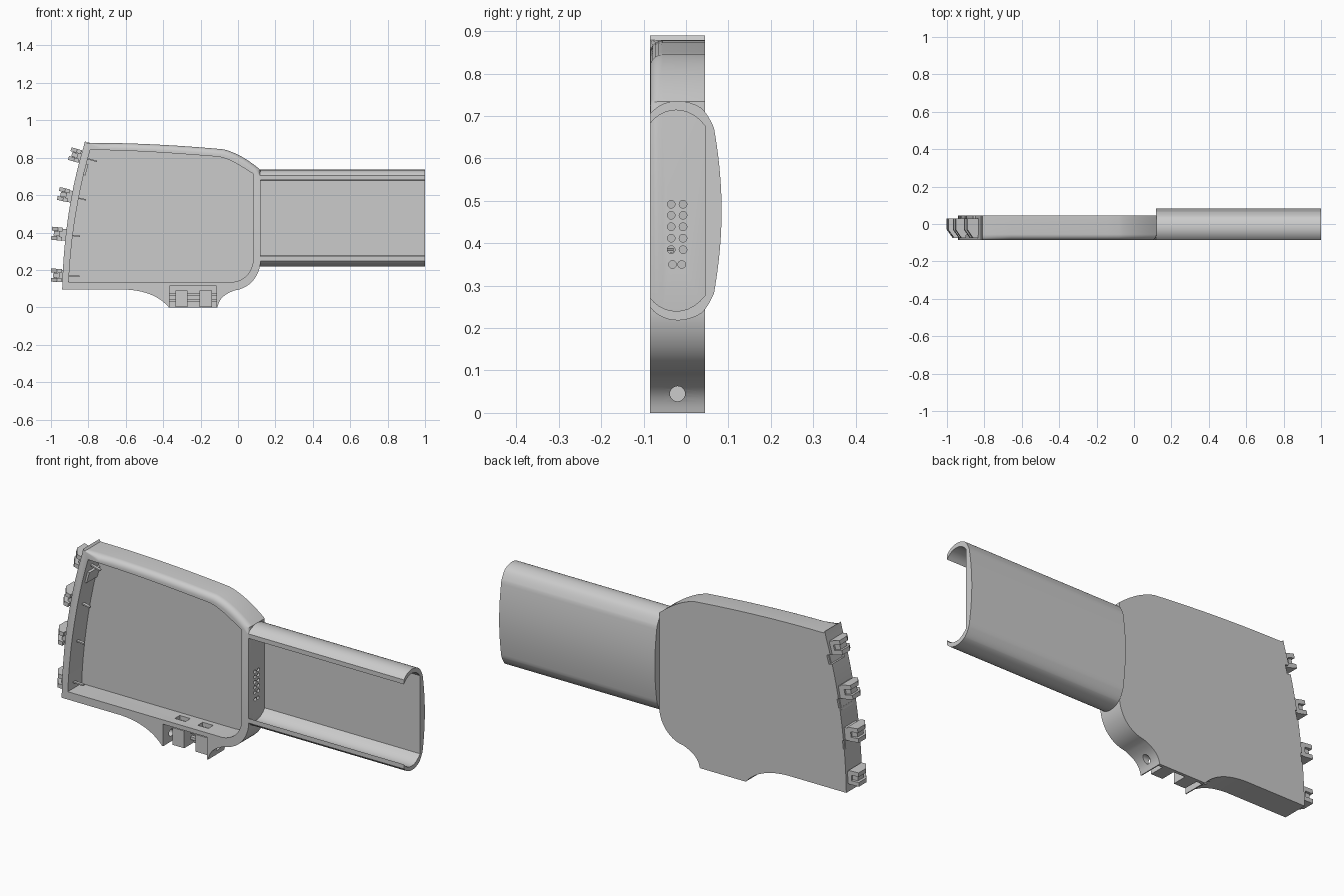
import bpy, bmesh, math
from mathutils import Vector, Matrix
from mathutils.geometry import interpolate_bezier

cube = bpy.data.objects.get("Cube")
if cube:
    bpy.data.objects.remove(cube, do_unlink=True)

grey = bpy.data.materials.new("plain grey")
grey.use_nodes = True
COLOUR = (0.6, 0.6, 0.6, 1)
grey.diffuse_color = COLOUR
grey.node_tree.nodes["Principled BSDF"].inputs["Base Color"].default_value = COLOUR

FRONT, BACK, FLOOR = -0.085, 0.045, 0.027


def path(*pieces):
    """Closed 2D outline: four points make a bezier, one point a corner."""
    pts = []
    for piece in pieces:
        if len(piece) == 4:
            run = interpolate_bezier(*[Vector((*p, 0)) for p in piece], 11)
        else:
            run = [Vector((*p, 0)) for p in piece]
        for p in run:
            if not pts or (p - pts[-1]).length > 0.002:
                pts.append(p)
    if (pts[0] - pts[-1]).length < 0.002:
        pts.pop()
    return [(p.x, p.y) for p in pts]


def finish(name, bm):
    bmesh.ops.recalc_face_normals(bm, faces=bm.faces[:])
    if bm.calc_volume(signed=True) < 0:
        bmesh.ops.reverse_faces(bm, faces=bm.faces[:])
    mesh = bpy.data.meshes.new(name)
    bm.to_mesh(mesh)
    bm.free()
    ob = bpy.data.objects.new(name, mesh)
    bpy.context.collection.objects.link(ob)
    mesh.materials.append(grey)
    return ob


def loft(name, rings):
    """Closed solid through rings of equal length."""
    bm = bmesh.new()
    loops = [[bm.verts.new(co) for co in ring] for ring in rings]
    bm.faces.new(loops[0])
    bm.faces.new(loops[-1])
    n = len(loops[0])
    for a, b in zip(loops, loops[1:]):
        for i in range(n):
            j = (i + 1) % n
            bm.faces.new((a[i], a[j], b[j], b[i]))
    return finish(name, bm)


def inset(pts, amount, rule):
    """Move the points chosen by the rule inward (clockwise outline)."""
    out = []
    for i, p in enumerate(pts):
        d = Vector(pts[(i + 1) % len(pts)]) - Vector(pts[i - 1])
        d.normalize()
        k = amount if rule(p) else 0
        out.append((p[0] + d.y * k, p[1] - d.x * k))
    return out


def box(name, x, y, z, frame=Matrix()):
    bm = bmesh.new()
    mid = Vector([(r[0] + r[1]) / 2 for r in (x, y, z)])
    size = [r[1] - r[0] for r in (x, y, z)]
    bmesh.ops.create_cube(bm, size=1, matrix=frame @ Matrix.Translation(mid) @ Matrix.Diagonal((*size, 1)))
    return finish(name, bm)


def rod(name, x, y, z, radius, length):
    bm = bmesh.new()
    bmesh.ops.create_cone(bm, cap_ends=True, segments=20, radius1=radius, radius2=radius, depth=length,
                          matrix=Matrix.Translation((x, y, z)) @ Matrix.Rotation(math.pi / 2, 4, "Y"))
    return finish(name, bm)


def cut(ob, cutters):
    """Subtract the cutters, bake the result and remove them."""
    for c in cutters:
        mod = ob.modifiers.new("cut", "BOOLEAN")
        mod.operation, mod.solver, mod.object = "DIFFERENCE", "EXACT", c
    graph = bpy.context.evaluated_depsgraph_get()
    mesh = bpy.data.meshes.new_from_object(ob.evaluated_get(graph))
    ob.modifiers.clear()
    ob.data = mesh
    for c in cutters:
        bpy.data.objects.remove(c, do_unlink=True)


# Palm: outer outline with a rounded upper front rim
outline = path(((-0.81, 0.88), (-0.55, 0.88), (-0.3, 0.865), (-0.08, 0.845)),
               ((-0.08, 0.845), (-0.01, 0.83), (0.06, 0.785), (0.12, 0.735)),
               ((0.12, 0.7),),
               ((0.12, 0.235), (0.11, 0.16), (0.06, 0.1), (-0.02, 0.09)),
               ((-0.02, 0.09), (-0.07, 0.07), (-0.1, 0.05), (-0.11, 0)),
               ((-0.37, 0), (-0.42, 0.06), (-0.5, 0.09), (-0.6, 0.095)),
               ((-0.94, 0.095), (-0.935, 0.38), (-0.89, 0.65), (-0.825, 0.86)),
               ((-0.818, 0.89),))
RIM = 0.03
rings = []
for step in range(6):
    a = step / 5 * math.pi / 2
    ring = inset(outline, RIM * (1 - math.sin(a)), lambda p: p[1] > 0.73 and p[0] > -0.805)
    rings.append([(x, FRONT + RIM * (1 - math.cos(a)), z) for x, z in ring])
rings.append([(x, BACK, z) for x, z in outline])
palm = loft("palm_shell", rings)

# Open tray and thumb bay
tray = path(((-0.79, 0.842), (-0.5, 0.838), (-0.3, 0.82), (-0.1, 0.805)),
            ((-0.1, 0.805), (-0.03, 0.79), (0.02, 0.75), (0.08, 0.715)),
            ((0.08, 0.25), (0.08, 0.2), (0.04, 0.14), (-0.03, 0.135)),
            ((-0.905, 0.135), (-0.895, 0.38), (-0.85, 0.64), (-0.79, 0.842)))
cutters = [loft("tray_cutter", [[(x, y, z) for x, z in tray] for y in (FRONT - 0.05, FLOOR)]),
           box("bay_cutter", (-0.365, -0.115), (-0.2, FLOOR + 0.002), (-0.1, 0.113)),
           rod("pin_hole_cutter", -0.24, -0.02, 0.045, 0.018, 0.5)]
# Slots between the tray and the thumb bay
for x in (-0.3, -0.17):
    cutters.append(box("slot_cutter", (x - 0.03, x + 0.03), (-0.04, 0), (0.1, 0.15)))
# Cable holes through the wrist wall
for z in (0.35, 0.385, 0.412, 0.439, 0.466, 0.492):
    for side in (-1, 1):
        y = -0.021 + side * (0.011 if z == 0.35 else 0.014)
        cutters.append(rod("cable_hole_cutter", 0.1, y, z, 0.009, 0.1))

# Finger hinges along the knuckle edge, each in its own tilted frame
knuckles = [(-0.84, 0.805, 16), (-0.9, 0.595, 13), (-0.935, 0.39, 6), (-0.938, 0.17, 2)]
frames = [Matrix.Translation((x, 0, z)) @ Matrix.Rotation(math.radians(t), 4, "Y") for x, z, t in knuckles]
for f in frames[:3]:
    cutters.append(box("knuckle_notch_cutter", (-0.06, 0.02), (-0.055, 0.1), (-0.075, -0.03), f))
cut(palm, cutters)

parts = [palm]
for i, f in enumerate(frames, 1):
    tag = f"finger_{i}_hinge_"
    parts += [box(tag + "base", (-0.02, 0.035), (-0.06, 0.03), (-0.033, 0.03), f),
              box(tag + "web", (-0.05, 0), (-0.03, 0.02), (-0.012, 0.012), f),
              box(tag + "crossbar", (-0.046, -0.032), (-0.02, 0.015), (-0.03, 0.03), f),
              box(tag + "tray_rib", (0.02, 0.09), (-0.045, -0.03), (-0.004, 0.003), f)]
    if i < 4:
        parts.append(box(tag + "tray_block", (0.015, 0.05), (-0.06, FLOOR + 0.005), (-0.09, -0.03), f))
    # Pair of prongs with sloped front tips
    for name, lo, hi in (("lower_prong", -0.035, -0.014), ("upper_prong", 0.014, 0.035)):
        tip = [(-0.062, 0.03), (-0.062, -0.03), (-0.03, -0.075), (-0.005, -0.075), (-0.005, 0.03)]
        parts.append(loft(tag + name, [[f @ Vector((x, y, z)) for x, y in tip] for z in (lo, hi)]))

# Thumb hinge blocks and rails inside the bay
for name, x0, x1 in (("outer", -0.335, -0.27), ("inner", -0.205, -0.14)):
    parts.append(box(f"thumb_hinge_{name}_block", (x0, x1), (-0.05, FLOOR + 0.005), (0.002, 0.09)))
for name, z in (("lower", 0.028), ("upper", 0.06)):
    parts.append(box(f"thumb_hinge_{name}_rail", (-0.366, -0.114), (0, 0.02), (z, z + 0.014)))

# Forearm trough: a C-shaped section open at the front
ZC = 0.477
half = path(((0.084, 0), (0.084, 0.08), (0.074, 0.15), (0.066, 0.195)),
            ((0.066, 0.195), (0.055, 0.22), (0.045, 0.235), (0.035, 0.243)),
            ((0.035, 0.243), (-0.005, 0.267), (-0.055, 0.265), (FRONT, 0.228)),
            ((FRONT, 0.205), (-0.055, 0.245), (0.005, 0.252), (0.045, 0.2)))
section = [(y, ZC + z) for y, z in half] + [(y, ZC - z) for y, z in reversed(half[1:])]
parts.append(loft("forearm_trough", [[(x, y, z) for y, z in section] for x in (0.118, 1.0)]))

# Smooth the curves, keep the edges crisp
bpy.ops.object.select_all(action="DESELECT")
for ob in parts:
    ob.select_set(True)
bpy.context.view_layer.objects.active = palm
bpy.ops.object.shade_smooth_by_angle(angle=math.radians(30))
